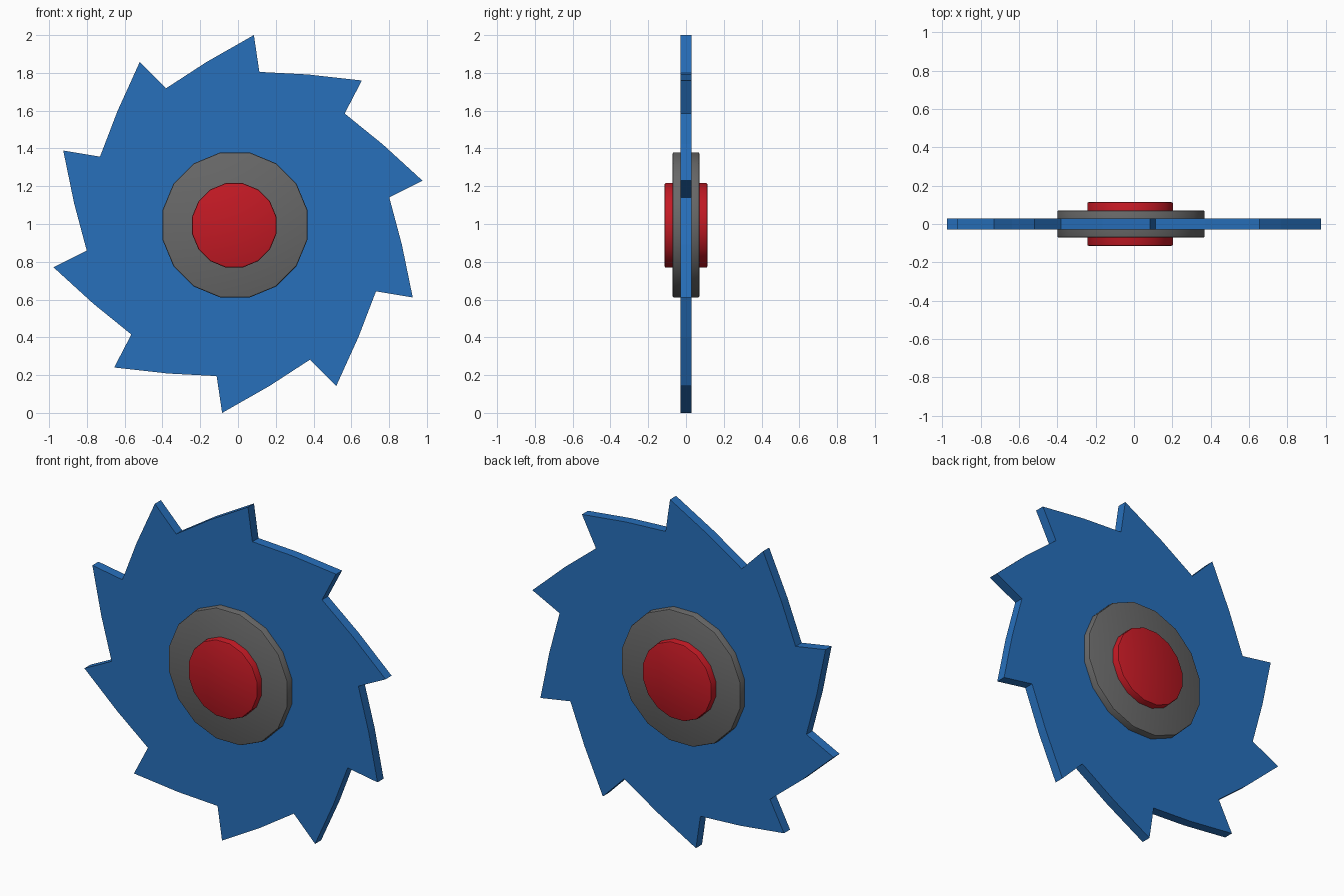
import bpy, bmesh
from math import cos, sin, radians, pi

if "Cube" in bpy.data.objects:
    bpy.data.objects.remove(bpy.data.objects["Cube"])


def material(name, rgb):
    m = bpy.data.materials.new(name)
    m.diffuse_color = (*rgb, 1)
    m.use_nodes = True
    m.node_tree.nodes["Principled BSDF"].inputs["Base Color"].default_value = m.diffuse_color
    return m


def extrude_profile(name, points, half, mat, bevel=0.0):
    """Prism from an x-z outline, running from y = -half to y = half."""
    bm = bmesh.new()
    face = bm.faces.new([bm.verts.new((x, -half, z)) for x, z in points])
    ext = bmesh.ops.extrude_face_region(bm, geom=[face])
    moved = [v for v in ext["geom"] if isinstance(v, bmesh.types.BMVert)]
    bmesh.ops.translate(bm, verts=moved, vec=(0, 2 * half, 0))
    if bevel:
        rims = [e for e in bm.edges
                if abs(e.verts[0].co.y - e.verts[1].co.y) < 1e-5]
        bmesh.ops.bevel(bm, geom=rims, offset=bevel, segments=2,
                        profile=0.5, affect='EDGES')
    bmesh.ops.recalc_face_normals(bm, faces=bm.faces)
    mesh = bpy.data.meshes.new(name)
    bm.to_mesh(mesh)
    bm.free()
    mesh.materials.append(mat)
    obj = bpy.data.objects.new(name, mesh)
    bpy.context.collection.objects.link(obj)
    return obj


def polar(r, deg, cx=0.0, cz=1.0):
    return cx + r * cos(radians(deg)), cz + r * sin(radians(deg))


def disc(name, r, half, cx, cz, mat):
    n = 16
    pts = [polar(r, 360 * (i + 0.5) / n, cx, cz) for i in range(n)]
    obj = extrude_profile(name, pts, half, mat, 0.008)
    bpy.ops.object.select_all(action='DESELECT')
    obj.select_set(True)
    bpy.context.view_layer.objects.active = obj
    bpy.ops.object.shade_smooth_by_angle(angle=radians(30))
    return obj


blue = material("blue", (0.02, 0.16, 0.50))
grey = material("dark_grey", (0.14, 0.14, 0.14))
red = material("red", (0.55, 0.01, 0.018))

# Blade: ten raked teeth, each a tip, a valley and a slightly bowed back
outline = []
for i in range(10):
    a = -36 * i
    outline += [polar(1.0035, 85.2 + a), polar(0.813, 82 + a),
                polar(0.874, 64.9 + a)]
extrude_profile("saw_blade", outline, 0.028, blue)

# Hub flange and centre cap, showing on both sides of the blade
disc("hub_flange", 0.392, 0.071, -0.016, 0.995, grey)
disc("centre_cap", 0.228, 0.114, -0.02, 0.993, red)
